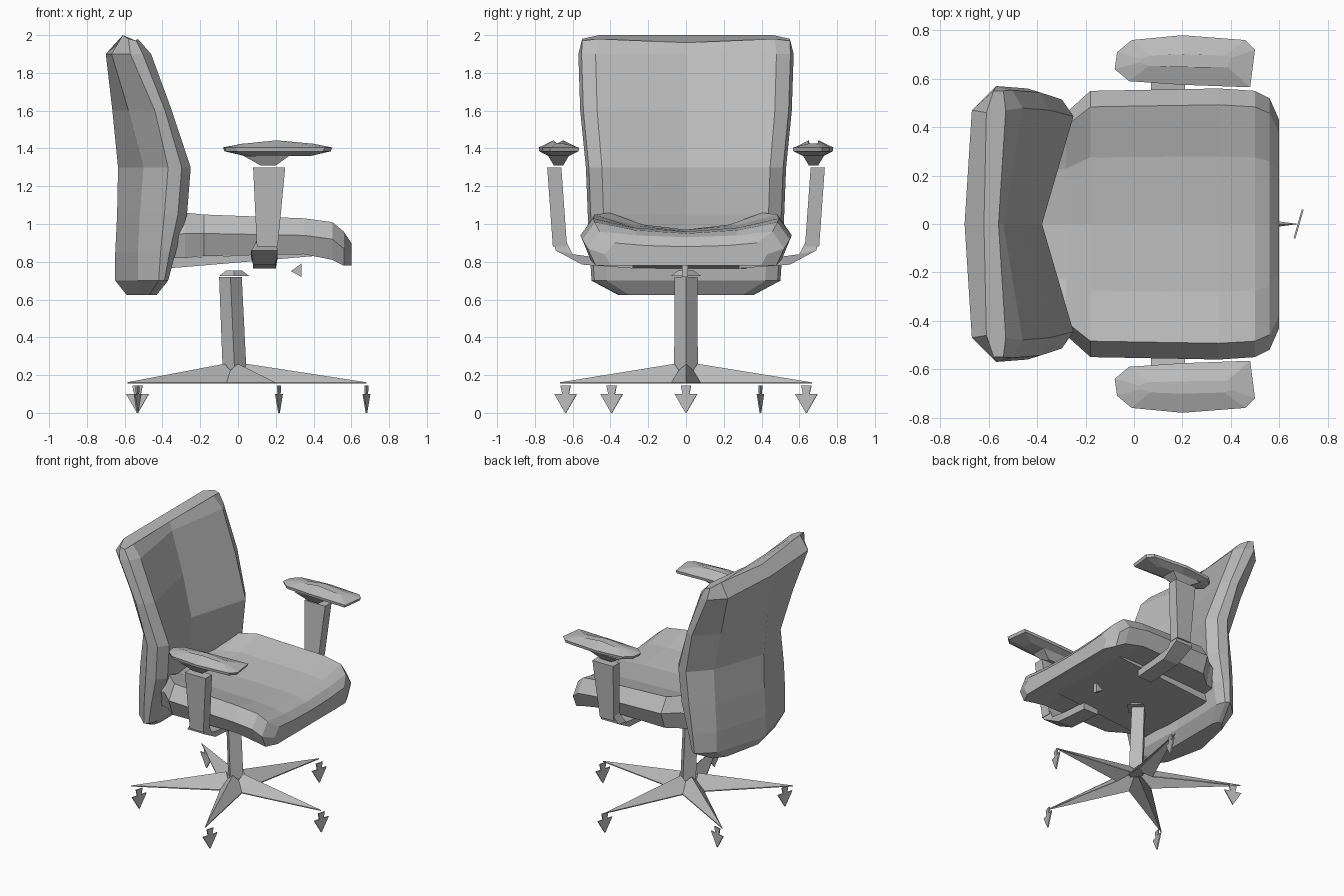
import bpy
import bmesh
from math import cos, sin, radians
from mathutils import Matrix, Vector

if "Cube" in bpy.data.objects:
    bpy.data.objects.remove(bpy.data.objects["Cube"])

grey = bpy.data.materials.new("plain grey")
grey.use_nodes = True
COLOUR = (0.5, 0.5, 0.5, 1)
grey.diffuse_color = COLOUR
grey.node_tree.nodes["Principled BSDF"].inputs["Base Color"].default_value = COLOUR


def loft(name, rings):
    """Skin a list of equal-length point rings and cap both ends."""
    bm = bmesh.new()
    loops = [[bm.verts.new(p) for p in ring] for ring in rings]
    n = len(loops[0])
    for a, b in zip(loops, loops[1:]):
        for i in range(n):
            j = (i + 1) % n
            bm.faces.new((a[i], a[j], b[j], b[i]))
    bm.faces.new(loops[0])
    bm.faces.new(loops[-1])
    bmesh.ops.remove_doubles(bm, verts=bm.verts, dist=0.0005)
    bmesh.ops.recalc_face_normals(bm, faces=bm.faces)
    mesh = bpy.data.meshes.new(name)
    bm.to_mesh(mesh)
    bm.free()
    mesh.materials.append(grey)
    obj = bpy.data.objects.new(name, mesh)
    bpy.context.collection.objects.link(obj)
    return obj


def mirrored(half):
    """Close a half ring over the y = 0 plane."""
    return half + [(x, -y, z) for x, y, z in reversed(half) if y > 0]


def box_ring(x0, x1, y0, y1, z):
    return [(x0, y0, z), (x1, y0, z), (x1, y1, z), (x0, y1, z)]


# Dished seat cushion: x, half width, crown z, shoulder z, side z, bottom z
seat_sections = [
    (-0.42, 0.42, 0.97, 1.03, 0.93, 0.82),
    (-0.28, 0.46, 0.97, 1.06, 0.95, 0.82),
    (-0.18, 0.55, 0.97, 1.05, 0.95, 0.83),
    (0.35, 0.56, 0.96, 1.03, 0.94, 0.84),
    (0.50, 0.55, 0.95, 1.01, 0.92, 0.81),
    (0.56, 0.52, 0.93, 0.96, 0.87, 0.78),
    (0.60, 0.43, 0.88, 0.90, 0.84, 0.78),
]
loft("seat_cushion", [
    mirrored([(x, 0, crown), (x, w * 0.5, crown * 0.7 + shoulder * 0.3),
              (x, w * 0.88, shoulder), (x, w, side), (x, w * 0.92, low), (x, 0, low)])
    for x, w, crown, shoulder, side, low in seat_sections])

# Backrest: z, half width, back x, back corner x and y, wing x, bolster x, front x
back_sections = [
    (0.625, 0.36, -0.59, -0.53, 0.28, -0.47, -0.43, -0.43),
    (0.70, 0.50, -0.65, -0.53, 0.40, -0.42, -0.37, -0.38),
    (0.85, 0.51, -0.65, -0.53, 0.40, -0.41, -0.33, -0.38),
    (1.05, 0.52, -0.64, -0.52, 0.40, -0.39, -0.27, -0.38),
    (1.30, 0.53, -0.635, -0.50, 0.39, -0.37, -0.25, -0.38),
    (1.60, 0.56, -0.665, -0.58, 0.42, -0.44, -0.35, -0.45),
    (1.90, 0.57, -0.70, -0.67, 0.47, -0.57, -0.46, -0.54),
]
back_rings = [
    mirrored([(back, 0, z), (cx, cy, z), (wing, w, z),
              (wing * 0.4 + bolster * 0.6, w * 0.97, z),
              (bolster, w * 0.84, z), (front, 0, z)])
    for z, w, back, cx, cy, wing, bolster, front in back_sections]
back_rings.append(mirrored([
    (-0.62, 0, 1.96), (-0.61, 0.46, 2.0), (-0.58, 0.55, 1.98),
    (-0.54, 0.55, 1.97), (-0.53, 0.47, 1.98), (-0.56, 0, 1.96)]))
loft("backrest", back_rings)

# Sloped plate below the seat and a small lever
loft("seat_plate", [
    [(-0.37, y, 0.765), (0.46, y, 0.835), (0.46, y, 0.85), (-0.37, y, 0.82)]
    for y in (-0.32, 0.32)])
loft("lever", [
    [(0.28, y, 0.75), (0.335, y, 0.79), (0.335, y, 0.72)] for y in (-0.02, 0.01)])


# Column with a flared cap
def diamond(cx, r, z):
    return [(cx + r * cos(radians(a)), r * sin(radians(a)), z) for a in range(0, 360, 90)]


loft("column", [diamond(-0.018, 0.063, 0.22), diamond(-0.04, 0.06, 0.72)])
loft("column_cap", [diamond(-0.02, 0.08, 0.725), diamond(-0.02, 0.04, 0.755)])

# Five-armed star foot, ridged above and hollow below
HUB_X = -0.02
outline = []
for k in range(5):
    for radius, turn in ((0.70, 0), (0.13, 36)):
        a = radians(72 * k + turn)
        outline.append((radius * cos(a), radius * sin(a)))


def star_ring(tip_scale, valley_scale, tip_z, valley_z):
    ring = []
    for i, (x, y) in enumerate(outline):
        s, z = (valley_scale, valley_z) if i % 2 else (tip_scale, tip_z)
        ring.append((HUB_X + x * s, y * s, z))
    return ring


loft("star_foot", [
    star_ring(0.05, 0.3, 0.235, 0.22),
    star_ring(1, 1, 0.155, 0.155),
    star_ring(1, 1, 0.162, 0.162),
    star_ring(0.09, 0.5, 0.26, 0.225)])

# Casters: thin triangular wheel plate below a short stem
for k, spin in enumerate((-16, -16, 75, -16, -16)):
    a = radians(72 * k)
    place = Matrix.Translation((0.67 * cos(a) + 0.01, 0.67 * sin(a), 0)) @ \
        Matrix.Rotation(radians(spin), 4, "Z")
    parts = {
        "caster_wheel": [(0.004, 0.062, 0.1), (0.004, 0.002, 0)],
        "caster_stem": [(0.004, 0.028, 0.145), (0.004, 0.018, 0.1)],
    }
    for part, sizes in parts.items():
        loft(f"{part}_{k + 1}", [
            [place @ Vector(p) for p in box_ring(-w, w, -d, d, z)]
            for w, d, z in sizes])


# Armrests on both sides
def pad_ring(z, scale_x, scale_y, lift=0):
    """Pad outline scaled about its middle, optionally raised halfway along."""
    pts = [(-0.08, 0.64), (-0.02, 0.59), (0.20, 0.575), (0.48, 0.565),
           (0.50, 0.72), (0.46, 0.76), (0.20, 0.78), (-0.01, 0.76), (-0.07, 0.71)]
    cx, cy = 0.21, 0.675
    return [(cx + (x - cx) * scale_x, cy + (y - cy) * scale_y,
             z + (lift if x == 0.20 else 0)) for x, y in pts]


for side, name in ((1, "left"), (-1, "right")):
    arm = {
        "arm_pad": [pad_ring(1.36, 0.6, 0.5), pad_ring(1.385, 0.97, 0.97),
                    pad_ring(1.405, 1, 1), pad_ring(1.425, 0.65, 0.25, 0.018)],
        "arm_neck": [box_ring(0.12, 0.20, 0.65, 0.70, 1.31),
                     box_ring(0.03, 0.27, 0.62, 0.73, 1.36)],
        "arm_post": [box_ring(0.10, 0.21, 0.63, 0.705, 0.88),
                     box_ring(0.08, 0.25, 0.66, 0.735, 1.30)],
        "arm_bracket": [
            [(0.10, 0.64, 0.92), (0.20, 0.64, 0.92), (0.20, 0.70, 0.91), (0.10, 0.70, 0.91)],
            [(0.07, 0.60, 0.84), (0.21, 0.60, 0.84), (0.21, 0.69, 0.86), (0.07, 0.69, 0.86)],
            [(0.07, 0.45, 0.82), (0.21, 0.45, 0.82), (0.20, 0.55, 0.785), (0.08, 0.55, 0.785)],
            [(0.08, 0.28, 0.82), (0.20, 0.28, 0.82), (0.20, 0.28, 0.765), (0.08, 0.28, 0.765)],
        ],
    }
    for part, rings in arm.items():
        loft(f"{name}_{part}", [[(x, y * side, z) for x, y, z in r] for r in rings])
